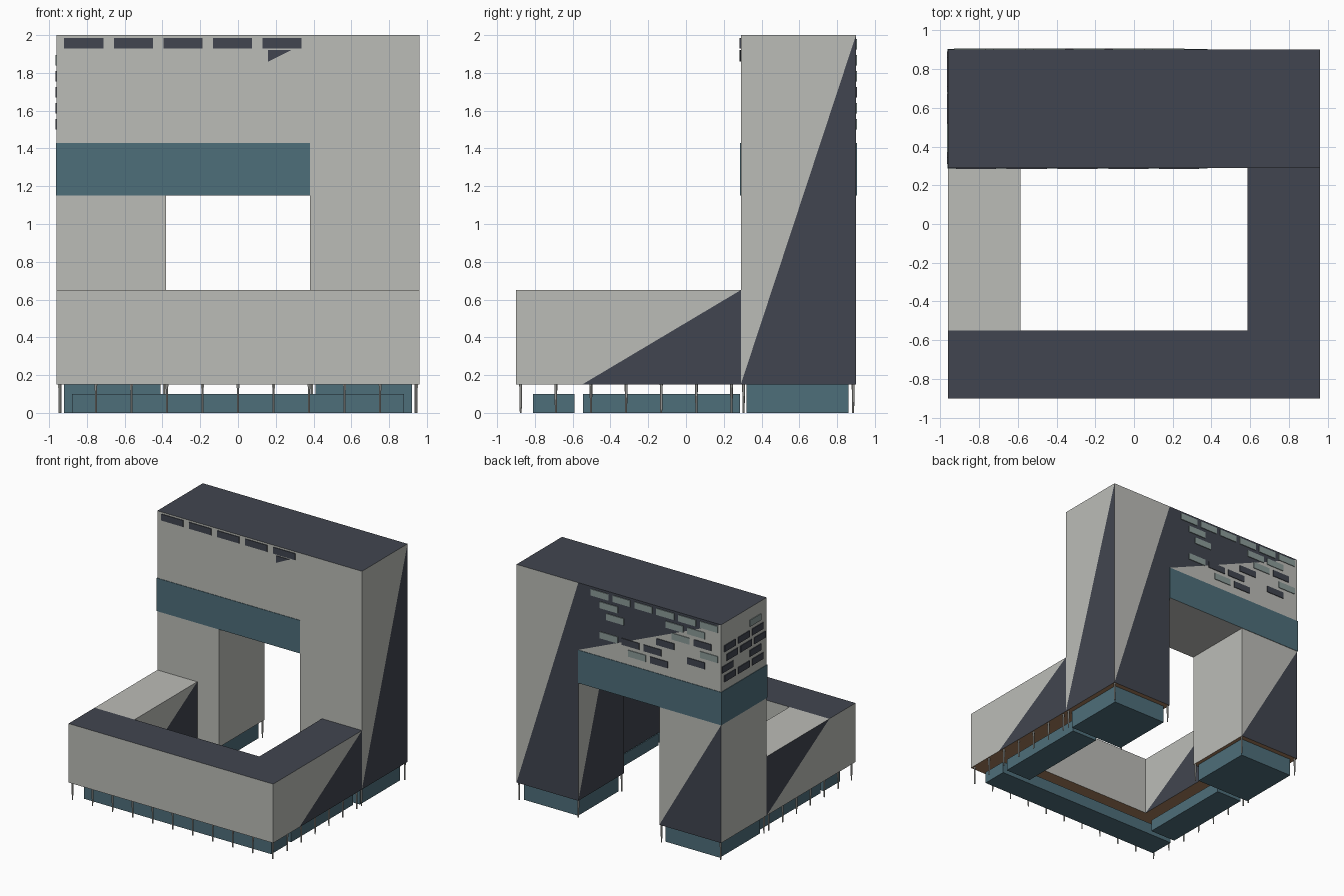
import bpy, bmesh, random
from mathutils import Vector, Matrix

if "Cube" in bpy.data.objects:
    bpy.data.objects.remove(bpy.data.objects["Cube"])

random.seed(4)

# Flat colours
COLOURS = [
    ("pale_panel", (0.50, 0.505, 0.475)),
    ("dark_slate", (0.053, 0.060, 0.079)),
    ("teal_glass", (0.076, 0.156, 0.195)),
    ("wood_soffit", (0.38, 0.21, 0.108)),
    ("grey_window", (0.26, 0.33, 0.32)),
]
MATS = []
for label, c in COLOURS:
    m = bpy.data.materials.new(label)
    m.diffuse_color = (*c, 1)
    m.use_nodes = True
    m.node_tree.nodes["Principled BSDF"].inputs["Base Color"].default_value = m.diffuse_color
    MATS.append(m)
PALE, DARK, TEAL, WOOD, GREY = range(5)


def finish(bm, name):
    me = bpy.data.meshes.new(name)
    bm.to_mesh(me)
    bm.free()
    for m in MATS:
        me.materials.append(m)
    ob = bpy.data.objects.new(name, me)
    bpy.context.collection.objects.link(ob)


def add_box(bm, lo, hi, mat):
    lo, hi = Vector(lo), Vector(hi)
    mtx = Matrix.Translation((lo + hi) / 2) @ Matrix.Diagonal((*(hi - lo), 1))
    verts = bmesh.ops.create_cube(bm, size=1, matrix=mtx)["verts"]
    for f in {f for v in verts for f in v.link_faces}:
        f.material_index = mat


def block(name, lo, hi, mat=PALE, top=None, bottom=None, sides=(), diagonals=()):
    """Box with coloured top, bottom or sides, and faces split by a diagonal.
    diagonals: (face direction, line start, line end, point on the dark side)"""
    bm = bmesh.new()
    add_box(bm, lo, hi, mat)
    bm.normal_update()
    paint = [((0, 0, 1), top), ((0, 0, -1), bottom), *sides]
    for direction, colour in paint:
        if colour is not None:
            for f in bm.faces:
                if f.normal.dot(Vector(direction)) > 0.9:
                    f.material_index = colour
    for direction, p, q, dark in diagonals:
        n, p, q, dark = (Vector(v) for v in (direction, p, q, dark))
        cut = (q - p).cross(n).normalized()
        face = [f for f in bm.faces if f.normal.dot(n) > 0.9]
        geom = face + list({e for f in face for e in f.edges})
        geom += list({v for f in face for v in f.verts})
        bmesh.ops.bisect_plane(bm, geom=geom, dist=1e-4, plane_co=p, plane_no=cut)
        bm.normal_update()
        side = (dark - p).dot(cut)
        for f in bm.faces:
            if f.normal.dot(n) > 0.9 and (f.calc_center_median() - p).dot(cut) * side > 0:
                f.material_index = DARK
    finish(bm, name)


X, XI, XA = 0.96, 0.38, 0.585            # outer wall, gate opening, courtyard
YF, YA, YM, YB = -0.90, -0.55, 0.29, 0.90  # front, courtyard, tower front, back
Z0, ZL, ZB, ZC, ZT = 0.15, 0.65, 1.15, 1.43, 2.0
RIGHT, LEFT, BACK = (1, 0, 0), (-1, 0, 0), (0, 1, 0)

# Tower: full-height column, left leg, upper block
block("tower_right_column", (XI, YM, Z0), (X, YB, ZT), top=DARK, bottom=WOOD, diagonals=[
    (RIGHT, (X, YM, Z0), (X, YB, ZT), (X, YB, Z0)),
    (BACK, (X, YB, Z0), (XI, YB, ZT), (XI, YB, Z0)),
    (LEFT, (XI, YB, Z0), (XI, YM, ZT), (XI, YM, Z0))])
block("tower_left_leg", (-X, YM, Z0), (-XI, YB, ZB), bottom=WOOD, diagonals=[
    (BACK, (-XI, YB, Z0), (-X, YB, ZB), (-X, YB, Z0))])
block("tower_upper_block", (-X, YM, ZC), (XI, YB, ZT), top=DARK, diagonals=[
    (BACK, (XI, YB, ZC), (-X, YB, ZT), (XI, YB, ZT))])

# Glazed band wrapping the bridge
block("glass_band", (-X - .004, YM - .004, ZB), (XI, YB + .004, ZC), TEAL, bottom=PALE)

# Low wing around the courtyard
block("wing_front", (-X, YF, Z0), (X, YA, ZL), top=DARK, bottom=WOOD)
block("wing_right", (XA, YA, Z0), (X, YM, ZL), top=DARK, bottom=WOOD,
      sides=[(LEFT, DARK)],
      diagonals=[(RIGHT, (X, YA, Z0), (X, YM, ZL), (X, YM, Z0))])
block("wing_left", (-X, YA, Z0), (-XA, YM, ZL), bottom=WOOD, diagonals=[
    (RIGHT, (-XA, YA, Z0), (-XA, YM, ZL), (-XA, YM, Z0)),
    (LEFT, (-X, YA, ZL), (-X, YM, Z0), (-X, YM, ZL))])

# Recessed glass ground floor
block("ground_floor_front", (-.88, -.81, 0), (.88, -.59, .10), TEAL)
for s, side in ((1, "right"), (-1, "left")):
    xs = sorted((s * .64, s * .88))
    block("ground_floor_" + side, (xs[0], -.545, 0), (xs[1], .285, .10), TEAL)
    xs = sorted((s * .41, s * .92))
    block("ground_floor_tower_" + side, (xs[0], .32, 0), (xs[1], .86, .149), TEAL)

# Thin columns under the overhangs
spots = [(-.94 + i * .188, -.875) for i in range(11)]
for s in (1, -1):
    spots += [(s * .945, -.875 + j * .186) for j in range(1, 7)]
    spots += [(s * x, y) for x in (.945, .39) for y in (.305, .885)]
bm = bmesh.new()
for x, y in spots:
    bmesh.ops.create_cone(bm, cap_ends=True, segments=6, radius1=.005, radius2=.008,
                          depth=Z0, matrix=Matrix.Translation((x, y, Z0 / 2)))
finish(bm, "support_columns")

# Front windows: a row below the roof and one corner piece
T = .006
bm = bmesh.new()
for i in range(5):
    x = -.92 + i * .2625
    add_box(bm, (x, YM - T, 1.93), (x + .207, YM, 1.985), DARK)
tri = [(.16, 1.92), (.16, 1.86), (.28, 1.92)]
a = [bm.verts.new((x, YM - T, z)) for x, z in tri]
b = [bm.verts.new((x, YM, z)) for x, z in tri]
faces = [bm.faces.new(a), bm.faces.new(b[::-1])]
for i in range(3):
    j = (i + 1) % 3
    faces.append(bm.faces.new((a[j], a[i], b[i], b[j])))
for f in faces:
    f.material_index = DARK
finish(bm, "front_windows")

# Scattered windows on the back and left walls of the upper block
back, left = bmesh.new(), bmesh.new()
for row in range(6):
    z = 1.925 - row * .085
    shift = (row * 2 % 3) * .06
    for i in range(6):
        x = -.93 + shift + i * .205
        if x + .165 < XI and random.random() < .55:
            limit = ZT - (ZT - ZC) * (x + .08 + X) / (XI + X)
            colour = GREY if z + .03 > limit else random.choice((DARK, DARK, GREY))
            add_box(back, (x, YB, z), (x + .165, YB + T, z + .055), colour)
    for i in range(3):
        y = YM + .02 + shift * .5 + i * .185
        if y + .15 < YB and random.random() < .75:
            add_box(left, (-X - T, y, z), (-X, y + .15, z + .055),
                    random.choice((DARK, DARK, GREY)))
finish(back, "back_windows")
finish(left, "left_windows")
